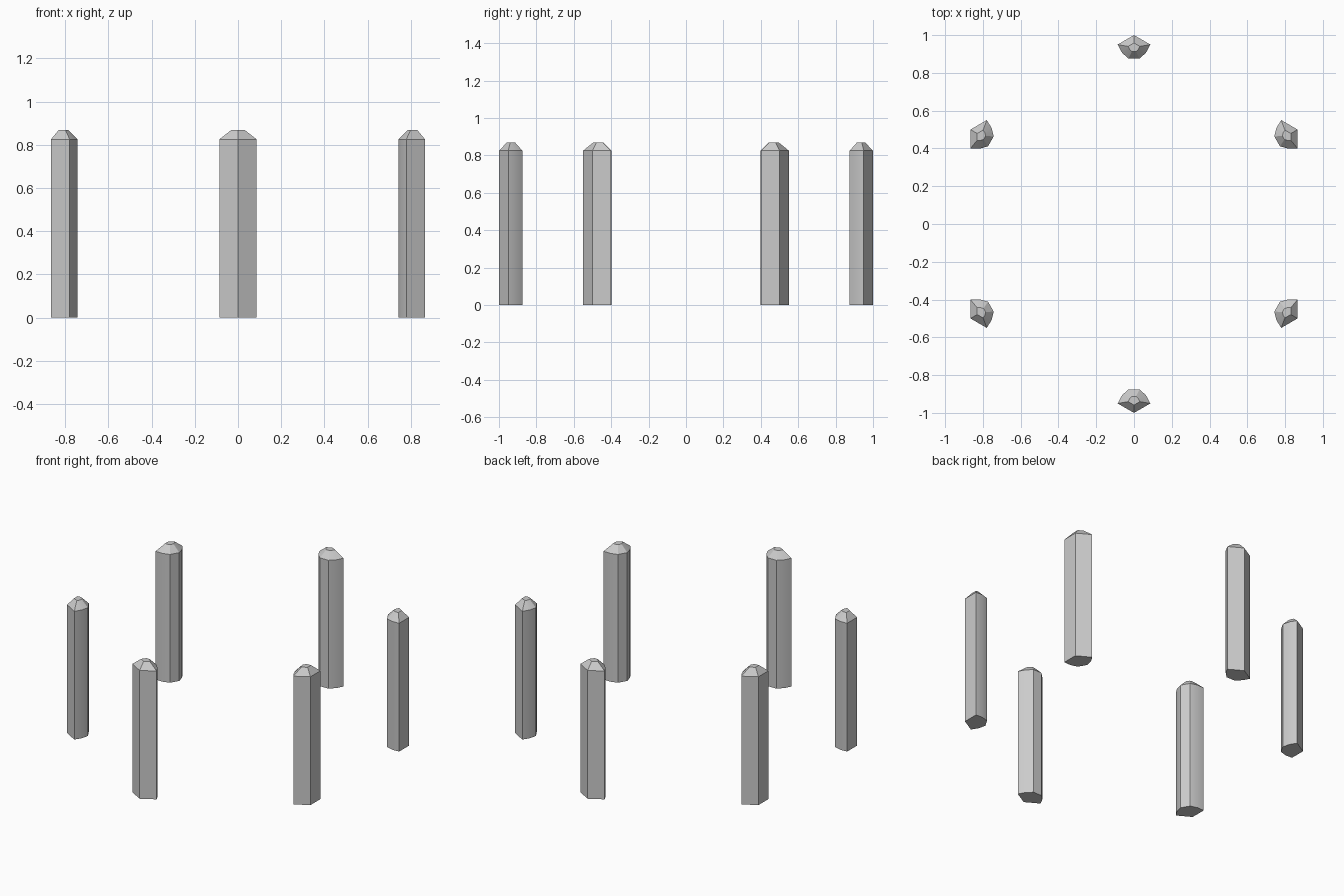
import bpy, bmesh, math
from mathutils import Matrix, Vector

if "Cube" in bpy.data.objects:
    bpy.data.objects.remove(bpy.data.objects["Cube"])

# Half plan outline (tangent, radius) of one corner post, from outer corner inwards
HALF = [(0, 1.0), (0.0866, 0.95), (0.064, 0.908), (0.030, 0.875)]
OUTLINE = [Vector((x, y)) for x, y in HALF] + [Vector((-x, y)) for x, y in reversed(HALF[1:])]
CENTRE = Vector((0, 0.935))


def ring(bm, z, scale, rot):
    """Scaled copy of the outline at height z, turned around the hexagon."""
    pts = [CENTRE + (p - CENTRE) * scale for p in OUTLINE]
    return [bm.verts.new(rot @ Vector((p.x, p.y, z))) for p in pts]


def corner_post(index):
    rot = Matrix.Rotation(math.radians(60 * index), 3, 'Z')
    bm = bmesh.new()
    # Straight shaft, then a truncated pointed cap
    rings = [ring(bm, z, s, rot) for z, s in ((0, 1), (0.825, 1), (0.868, 0.36))]
    n = len(OUTLINE)
    for a, b in zip(rings, rings[1:]):
        for i in range(n):
            j = (i + 1) % n
            bm.faces.new((a[i], a[j], b[j], b[i]))
    bm.faces.new(rings[0])
    bm.faces.new(rings[-1])
    bmesh.ops.recalc_face_normals(bm, faces=bm.faces)
    mesh = bpy.data.meshes.new(f"corner_post_{index + 1}")
    bm.to_mesh(mesh)
    bm.free()
    obj = bpy.data.objects.new(mesh.name, mesh)
    bpy.context.collection.objects.link(obj)
    return obj


# Six posts on the corners of a hexagon
for k in range(6):
    post = corner_post(k)
    bpy.ops.object.select_all(action='DESELECT')
    post.select_set(True)
    bpy.context.view_layer.objects.active = post
    bpy.ops.object.shade_smooth_by_angle(angle=math.radians(30))
